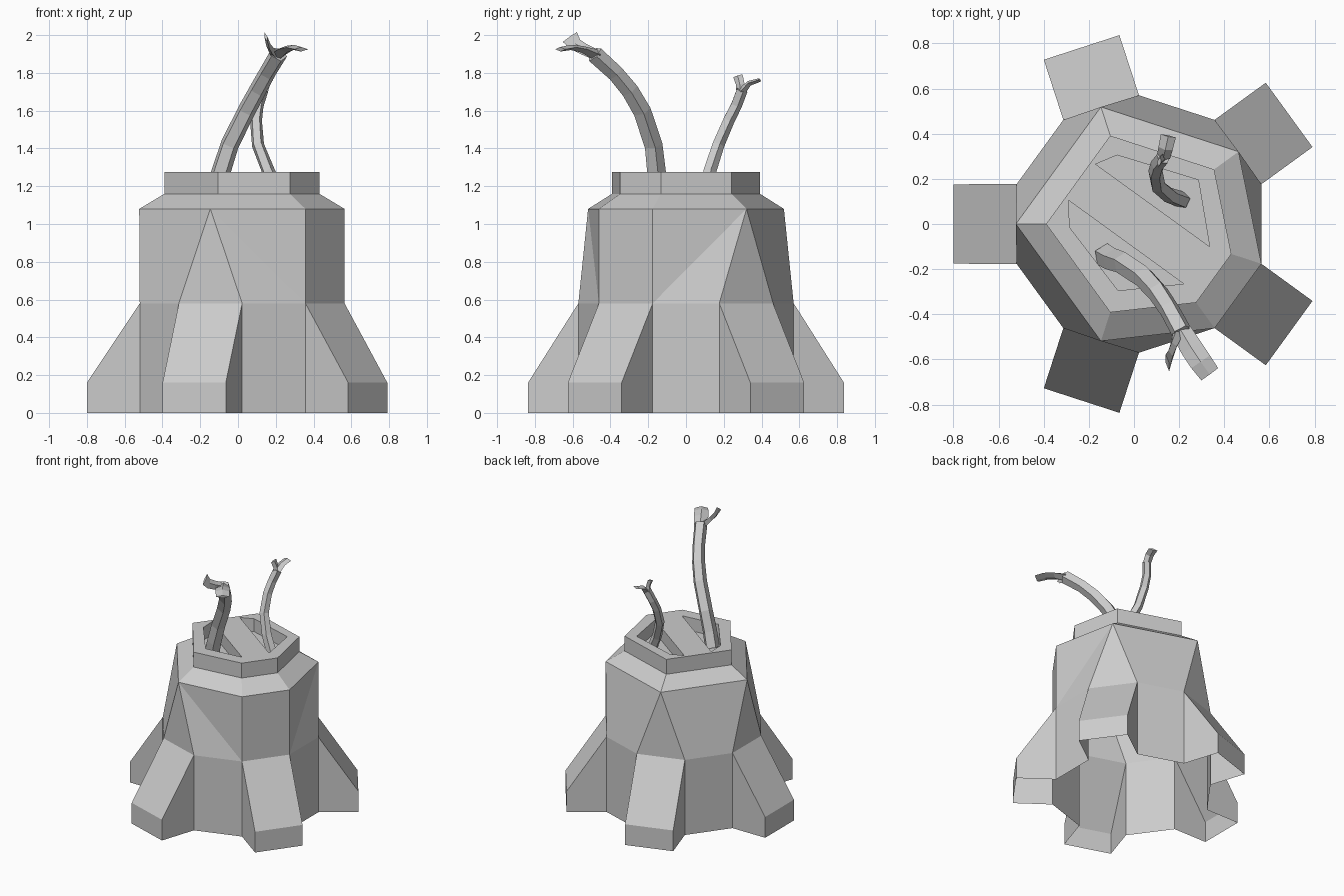
import bpy, bmesh
from math import sin, cos, pi, radians
from mathutils import Vector

if "Cube" in bpy.data.objects:
    bpy.data.objects.remove(bpy.data.objects["Cube"])

CX = 0.022                       # centre of the five-fold body
LEGS = [-108, -36, 36, 108, 180]  # buttress directions, degrees
R_IN, R_OUT, HALF = 0.57, 0.822, 0.176
R_TOP = 0.545
Z_LEG, Z_MID, Z_TOP, Z_NECK, Z_CAP = 0.16, 0.58, 1.08, 1.16, 1.275
CAP_SCALE = 0.755


def finish(bm, name):
    mesh = bpy.data.meshes.new(name)
    bmesh.ops.recalc_face_normals(bm, faces=bm.faces)
    bm.to_mesh(mesh)
    bm.free()
    obj = bpy.data.objects.new(name, mesh)
    bpy.context.collection.objects.link(obj)
    return obj


def polar(deg, r, z):
    return Vector((CX + r * cos(radians(deg)), r * sin(radians(deg)), z))


def prism(name, outline, z0, z1):
    bm = bmesh.new()
    low = [bm.verts.new((x, y, z0)) for x, y in outline]
    high = [bm.verts.new((x, y, z1)) for x, y in outline]
    bm.faces.new(low[::-1])
    bm.faces.new(high)
    for i in range(len(low)):
        j = (i + 1) % len(low)
        bm.faces.new((low[i], low[j], high[j], high[i]))
    return finish(bm, name)


def sweep(name, pts, widths, depths, sides, hint):
    """Loft a polygon section along a path; hint sets the depth direction."""
    pts = [Vector(p) for p in pts]
    bm = bmesh.new()
    rings = []
    for i, p in enumerate(pts):
        t = (pts[min(i + 1, len(pts) - 1)] - pts[max(i - 1, 0)]).normalized()
        u = t.cross(Vector(hint)).normalized()
        v = u.cross(t)
        ring = []
        for k in range(sides):
            a = 2 * pi * k / sides + pi / 2
            ring.append(bm.verts.new(p + u * cos(a) * widths[i] + v * sin(a) * depths[i]))
        rings.append(ring)
    for a, b in zip(rings, rings[1:]):
        for k in range(sides):
            j = (k + 1) % sides
            bm.faces.new((a[k], a[j], b[j], b[k]))
    bm.faces.new(rings[0][::-1])
    bm.faces.new(rings[-1])
    return finish(bm, name)


# Body: ten-sided shell with five buttresses, open underneath
bm = bmesh.new()
legs = []
for deg in LEGS:
    d = Vector((cos(radians(deg)), sin(radians(deg)), 0))
    s = Vector((-d.y, d.x, 0))
    out = Vector((CX, 0, 0)) + d * R_OUT
    up = Vector((0, 0, Z_LEG))
    leg = {}
    for key, sgn in (("a", -1), ("b", 1)):
        leg[key + "0"] = bm.verts.new(polar(deg + 18 * sgn, R_IN, 0))
        leg[key + "m"] = bm.verts.new(polar(deg + 18 * sgn, R_IN, Z_MID))
        leg[key + "o"] = bm.verts.new(out + s * HALF * sgn)
        leg[key + "t"] = bm.verts.new(out + s * HALF * sgn + up)
    if deg == -36:               # one corner stays wide up to the shoulder
        leg["ta"] = bm.verts.new(polar(deg - 18, R_IN, Z_TOP))
        leg["tb"] = bm.verts.new(polar(deg + 18, R_IN, Z_TOP))
        bm.faces.new([leg[k] for k in ("am", "bm", "tb", "ta")])
    else:
        leg["ta"] = leg["tb"] = bm.verts.new(polar(deg, R_TOP, Z_TOP))
        bm.faces.new([leg[k] for k in ("am", "bm", "ta")])
    bm.faces.new([leg[k] for k in ("ao", "bo", "bt", "at")])
    bm.faces.new([leg[k] for k in ("at", "bt", "bm", "am")])
    for c in "ab":
        bm.faces.new([leg[c + k] for k in "0otm"])
    legs.append(leg)

for i, p in enumerate(legs):     # walls between buttresses
    q = legs[(i + 1) % 5]
    bm.faces.new((p["b0"], q["a0"], q["am"], p["bm"]))
    if i == 0:
        bm.faces.new((p["bm"], q["am"], p["tb"]))
        bm.faces.new((q["am"], q["ta"], p["tb"]))
    else:
        bm.faces.new((p["bm"], q["am"], q["ta"]))
        bm.faces.new((p["bm"], q["ta"], p["tb"]))

# Sloping shoulder up to the cap
rim = []
for leg in legs:
    rim += [leg["ta"]] if leg["ta"] is leg["tb"] else [leg["ta"], leg["tb"]]
outline = [(CX + (v.co.x - CX) * CAP_SCALE, v.co.y * CAP_SCALE) for v in rim]
neck = [bm.verts.new((x, y, Z_NECK)) for x, y in outline]
for i in range(6):
    j = (i + 1) % 6
    bm.faces.new((rim[i], rim[j], neck[j], neck[i]))
finish(bm, "stump_body")

# Cap with two recessed pockets either side of a diagonal bar
cap = prism("cap", outline, Z_NECK, Z_CAP)
pockets = [
    [(0.335, -0.10), (0.285, 0.195), (-0.075, 0.305), (-0.17, 0.265)],
    [(-0.29, 0.105), (-0.285, -0.015), (-0.07, -0.295), (0.22, -0.265)],
]
for shape in pockets:
    cutter = prism("pocket_cutter", shape, Z_CAP - 0.1, Z_CAP + 0.1)
    cutter.hide_render = True
    mod = cap.modifiers.new("pocket", "BOOLEAN")
    mod.operation, mod.solver, mod.object = "DIFFERENCE", "EXACT", cutter
    bpy.context.view_layer.objects.active = cap
    bpy.ops.object.modifier_apply(modifier=mod.name)
    bpy.data.objects.remove(cutter)

# Tall curved stem with a split, flared tip
w = [0.055, 0.053, 0.051, 0.05, 0.048, 0.046, 0.048]
sweep("tall_stem",
      [(-0.125, -0.14, 1.17), (-0.09, -0.16, 1.28), (-0.045, -0.175, 1.42),
       (0.045, -0.235, 1.6), (0.105, -0.3, 1.71), (0.155, -0.375, 1.8),
       (0.215, -0.485, 1.9)], w, w, 5, (0.4, -0.8, -0.4))
sweep("tall_stem_wide_prong",
      [(0.21, -0.475, 1.895), (0.255, -0.55, 1.925), (0.295, -0.61, 1.935), (0.335, -0.665, 1.925)],
      [0.046, 0.05, 0.05, 0.046], [0.03, 0.018, 0.014, 0.012], 4, (0, 0, 1))
sweep("tall_stem_narrow_prong",
      [(0.195, -0.485, 1.9), (0.175, -0.54, 1.925), (0.16, -0.585, 1.95), (0.148, -0.615, 1.99)],
      [0.03, 0.032, 0.036, 0.046], [0.025, 0.016, 0.012, 0.008], 4, (1, 0, 0.3))

# Short curved stem with a split tip
w = [0.038, 0.036, 0.034, 0.033, 0.032, 0.032]
sweep("short_stem",
      [(0.215, 0.105, 1.17), (0.16, 0.125, 1.28), (0.105, 0.17, 1.42),
       (0.095, 0.225, 1.55), (0.105, 0.265, 1.63), (0.13, 0.295, 1.71)],
      w, w, 5, (0.5, -0.8, 0))
sweep("short_stem_wide_prong",
      [(0.13, 0.295, 1.7), (0.14, 0.335, 1.745), (0.152, 0.39, 1.762)],
      [0.03, 0.032, 0.034], [0.022, 0.014, 0.01], 4, (0, 0, 1))
sweep("short_stem_narrow_prong",
      [(0.125, 0.29, 1.7), (0.122, 0.287, 1.74), (0.112, 0.275, 1.785)],
      [0.024, 0.023, 0.026], [0.018, 0.012, 0.009], 4, (-1, 0.2, 0))
